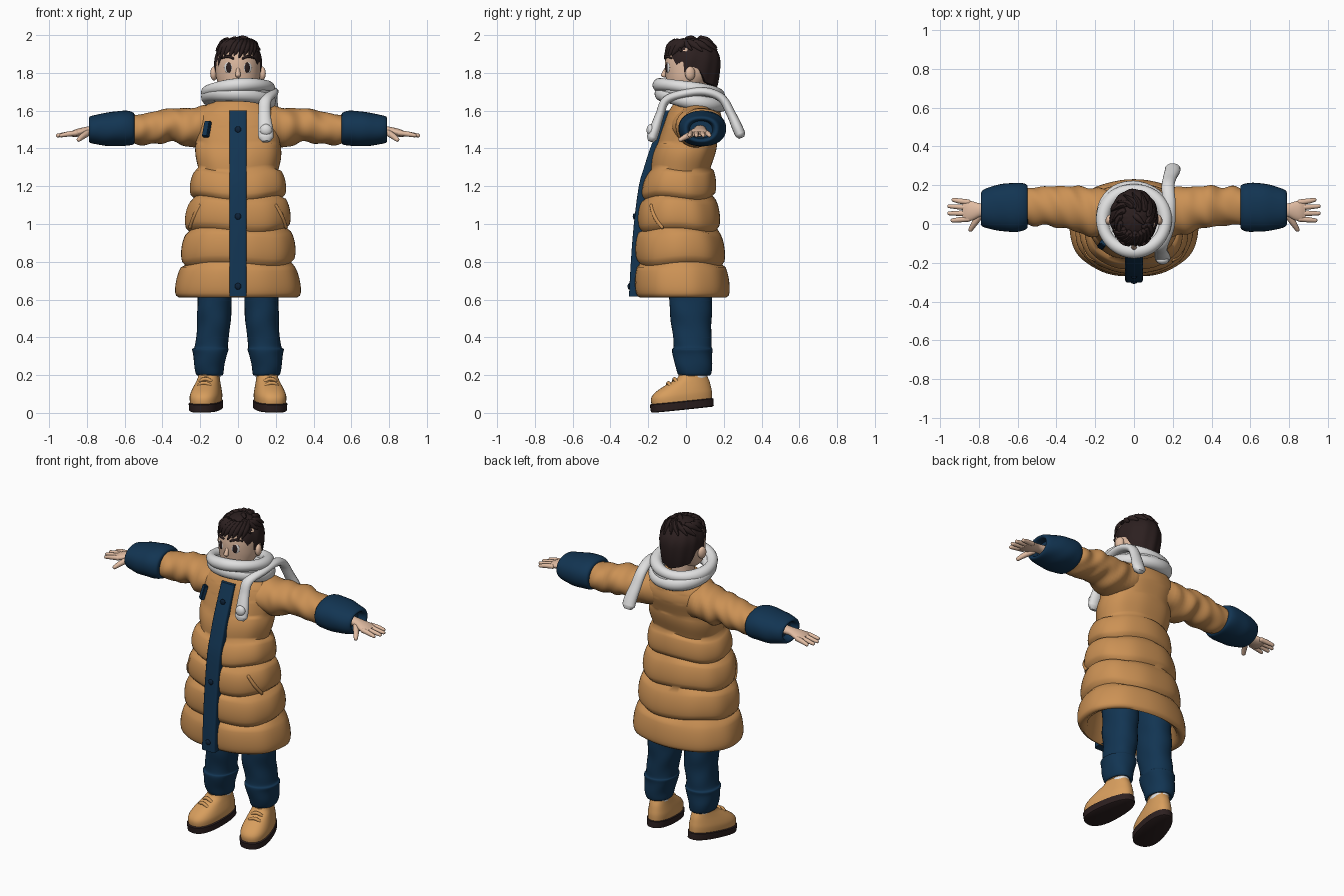
import bpy, bmesh, math, random
from mathutils import Vector, Matrix

if "Cube" in bpy.data.objects:
    bpy.data.objects.remove(bpy.data.objects["Cube"])

random.seed(4)
X, Y, Z = Vector((1, 0, 0)), Vector((0, 1, 0)), Vector((0, 0, 1))
TAU = math.tau


def material(name, rgb):
    m = bpy.data.materials.new(name)
    m.diffuse_color = (*rgb, 1)
    m.use_nodes = True
    m.node_tree.nodes["Principled BSDF"].inputs["Base Color"].default_value = m.diffuse_color
    return m


COAT = material("coat_tan", (0.60, 0.285, 0.09))
NAVY = material("navy_cloth", (0.006, 0.035, 0.085))
BUTTON = material("dark_navy", (0.004, 0.016, 0.04))
SCARF = material("scarf_white", (0.74, 0.74, 0.74))
SKIN = material("skin", (0.75, 0.50, 0.36))
HAIR = material("dark_brown", (0.025, 0.014, 0.014))
SHOE = material("shoe_tan", (0.68, 0.34, 0.11))


def finish(name, bm, mat, sharp=50):
    bmesh.ops.recalc_face_normals(bm, faces=bm.faces[:])
    me = bpy.data.meshes.new(name)
    bm.to_mesh(me)
    bm.free()
    me.materials.append(mat)
    me.shade_smooth()
    me.set_sharp_from_angle(angle=math.radians(sharp))
    ob = bpy.data.objects.new(name, me)
    bpy.context.collection.objects.link(ob)
    return ob


def loft(name, rings, mat, closed=False, sharp=50):
    bm = bmesh.new()
    vs = [[bm.verts.new(p) for p in r] for r in rings]
    n = len(vs[0])
    for a, b in zip(vs, vs[1:] + vs[:1] if closed else vs[1:]):
        for j in range(n):
            bm.faces.new((a[j], a[(j + 1) % n], b[(j + 1) % n], b[j]))
    if not closed:
        bm.faces.new(vs[0])
        bm.faces.new(vs[-1])
    return finish(name, bm, mat, sharp)


def smooth(rows, k=4):
    """Catmull-Rom through rows of numbers."""
    out = []
    for i in range(len(rows) - 1):
        p0, p1, p2, p3 = (rows[max(0, min(len(rows) - 1, i + d))] for d in (-1, 0, 1, 2))
        for s in range(k):
            t = s / k
            out.append([b + .5 * t * (c - a + t * (2 * a - 5 * b + 4 * c - d + t * (3 * (b - c) + d - a)))
                        for a, b, c, d in zip(p0, p1, p2, p3)])
    return out + [list(rows[-1])]


def ring(c, u, v, ru, rv, n=28, e=2.0, fold=None):
    pts = []
    for j in range(n):
        a = TAU * j / n
        f = fold(a) if fold else 1
        ca, sa = math.cos(a), math.sin(a)
        pts.append(Vector(c) + u * (math.copysign(abs(ca) ** (2 / e), ca) * ru * f)
                   + v * (math.copysign(abs(sa) ** (2 / e), sa) * rv * f))
    return pts


def tube(name, rows, mat, ref=Z, flat=1.0, closed=False, k=4, n=12):
    """Rounded tube through rows of x, y, z, radius."""
    rows = rows if closed else smooth(rows, k)
    P = [Vector(r[:3]) for r in rows]
    R = [r[3] for r in rows]
    if not closed:
        a, b = (P[0] - P[1]).normalized(), (P[-1] - P[-2]).normalized()
        P = [P[0] + a * R[0] * .5] + P + [P[-1] + b * R[-1] * .5]
        R = [R[0] * .55] + R + [R[-1] * .55]
    m, rings = len(P), []
    for i in range(m):
        t = P[(i + 1) % m] - P[i - 1] if closed else P[min(i + 1, m - 1)] - P[max(i - 1, 0)]
        t.normalize()
        u = t.cross(ref).normalized()
        rings.append(ring(P[i], u, u.cross(t), R[i] * flat, R[i], n))
    return loft(name, rings, mat, closed)


def ball(name, loc, scale, mat, yaw=0.0):
    bm = bmesh.new()
    M = Matrix.Translation(loc) @ Matrix.Rotation(yaw, 4, 'Z') @ Matrix.Diagonal((*scale, 1))
    bmesh.ops.create_uvsphere(bm, u_segments=20, v_segments=12, radius=1, matrix=M)
    return finish(name, bm, mat)


# Quilted coat: base profile of z, half width, front y, back y, with padded bulges
BASE = [(.61, .31, -.245, .21), (.79, .28, -.245, .19), (.97, .257, -.235, .165), (1.14, .232, -.22, .14),
        (1.29, .212, -.185, .13), (1.43, .222, -.15, .165), (1.52, .232, -.122, .19), (1.58, .215, -.10, .185),
        (1.63, .165, -.07, .165), (1.665, .10, -.04, .12)]
rings = [ring((0, -.02, z), X, Y, w, d, 64, 2.2)
         for z, w, d in ((.85, .2, .15), (.75, .25, .18), (.63, .275, .205))]
for i, (z, w, f, b) in enumerate(smooth(BASE, 10)):
    seg, t = divmod(i, 10)
    puff = .033 * math.sqrt(max(0, 4 * t / 10 * (1 - t / 10))) if seg < 4 else 0
    if seg == 4:
        puff = .012 * math.sin(math.pi * t / 10)
    r = ring((0, (f + b) / 2, z), X, Y, w + puff, (b - f) / 2 + puff * .8, 64, 2.2,
             lambda a: 1 + .006 * math.sin(9 * a + seg * 2))
    if 0 < seg < 5:
        for j, p in enumerate(r):
            p.z += .010 * math.sin(3 * TAU * j / 64 + seg)
    rings.append(r)
loft("coat_body", rings, COAT, sharp=70)

# Front placket strip with buttons
PLACKET = [(.615, -.302), (.8, -.292), (1.0, -.276), (1.2, -.25), (1.3, -.222), (1.4, -.19), (1.5, -.15), (1.6, -.108)]
loft("front_placket", [ring((0, y + .035, z), X, Y, .046, .035, 32, 7) for z, y in smooth(PLACKET, 3)], NAVY)
for z, y in ((1.5, -.152), (1.04, -.273), (.67, -.30)):
    ball("placket_button", (0, y, z), (.017, .009, .017), BUTTON)

# Chest zip pocket
bm = bmesh.new()
bmesh.ops.create_cube(bm, size=1, matrix=Matrix.Translation((-.165, -.108, 1.502)) @ Matrix.Rotation(-.6, 4, 'Z')
                      @ Matrix.Rotation(-.3, 4, 'X') @ Matrix.Diagonal((.036, .024, .088, 1)))
bmesh.ops.bevel(bm, geom=bm.edges[:], offset=.004, segments=2, affect='EDGES')
finish("chest_pocket", bm, NAVY)

SLEEVE = [(.10, 1.52, .05, .11, .12), (.20, 1.518, .06, .105, .125), (.28, 1.51, .072, .102, .122),
          (.34, 1.525, .085, .086, .108), (.40, 1.518, .09, .091, .108), (.46, 1.505, .092, .083, .098),
          (.52, 1.502, .092, .082, .10), (.57, 1.50, .09, .074, .09)]
CUFF = [(.548, 1.505, .088, .065, .09), (.555, 1.505, .088, .085, .115), (.60, 1.507, .086, .093, .126),
        (.68, 1.502, .085, .09, .122), (.75, 1.5, .082, .078, .106), (.785, 1.5, .08, .068, .09),
        (.782, 1.5, .08, .052, .07), (.74, 1.5, .08, .045, .06)]
PALM = [(.73, 1.498, .075, .026, .034), (.79, 1.495, .072, .022, .034), (.83, 1.487, .068, .022, .048),
        (.86, 1.481, .067, .02, .054), (.885, 1.476, .067, .013, .05)]
FINGERS = [(.112, .125, .935), (.084, .092, .957), (.055, .055, .958), (.026, .018, .94)]
LEG = [(.21, .15, .045, .045, .06), (.20, .15, .045, .068, .084), (.25, .152, .04, .08, .098),
       (.31, .148, .035, .09, .105), (.337, .146, .035, .095, .107), (.355, .141, .035, .086, .10),
       (.45, .13, .03, .088, .105), (.55, .125, .025, .09, .112), (.65, .122, .025, .092, .115),
       (.9, .11, .02, .10, .12)]
UPPER = [(.035, -.18, .145, .074), (.075, -.18, .148, .077), (.105, -.155, .145, .072), (.135, -.10, .14, .064),
         (.165, -.035, .13, .057), (.185, -.015, .125, .055), (.18, .0, .11, .043)]
SOLE = [(0, -.18, .142, .072), (.004, -.188, .15, .079), (.042, -.19, .152, .081), (.046, -.182, .145, .075)]


def limb(name, rows, mat, s, fold=0.0, e=2.0):
    rings = [ring((s * x, y, z), Y, Z, ry, rz, 32, e,
                  lambda a: 1 + fold * math.sin(55 * x + 2.2 * math.sin(a + s)) * math.sin(a * 2 + 9 * x))
             for x, z, y, rz, ry in smooth(rows, 5)]
    return loft(name, rings, mat, sharp=60)


for s, side in ((1, "left"), (-1, "right")):
    # Arms, cuffs and hands
    limb("sleeve_" + side, SLEEVE, COAT, s, .06)
    limb("cuff_" + side, CUFF, NAVY, s, .012, 2.2)
    limb("palm_" + side, PALM, SKIN, s)
    for y0, y1, x1 in FINGERS:
        tube("finger_" + side, [(s * .85, y0, 1.482, .014), (s * .90, (y0 + y1) / 2, 1.476, .0135),
                                (s * x1, y1, 1.468, .0095)], SKIN)
    tube("thumb_" + side, [(s * .79, .05, 1.485, .018), (s * .822, .005, 1.465, .016),
                           (s * .845, -.032, 1.445, .011)], SKIN)
    # Hip pocket welt
    tube("hip_pocket_" + side, [(s * .20, -.185, 1.10, .009), (s * .232, -.166, 1.04, .011),
                                (s * .255, -.125, .98, .009)], COAT)
    # Trouser leg with soft folds above the turn-up
    rings = [ring((s * x, y, z), X, Y, rx, ry, 32, 2.2,
                  lambda a: 1 + .03 * math.sin(40 * z + 2 * math.sin(a)) * math.cos(2 * a + s))
             for z, x, y, rx, ry in smooth(LEG, 5)]
    loft("trouser_leg_" + side, rings, NAVY, sharp=60)
    # Sock
    loft("sock_" + side, [ring((s * .148, .05, z), X, Y, r, r * 1.15, 20)
                          for z, r in ((.12, .045), (.18, .052), (.195, .055), (.215, .05), (.24, .045))], SCARF)
    # Shoe, turned out with the heel lifted
    place = Matrix.Translation((s * .16, 0, .019)) @ Matrix.Rotation(s * .2, 4, 'Z') @ Matrix.Rotation(.1, 4, 'X')

    def foot(rows):
        out = []
        for z, f, b, w in rows:
            r = ring((0, (f + b) / 2, z), X, Y, w, (b - f) / 2, 36, 2.4)
            for p in r:
                p.x *= 1 - .9 * p.y
            out.append([place @ p for p in r])
        return out

    loft("shoe_upper_" + side, foot(smooth(UPPER, 3)), SHOE, sharp=60)
    loft("shoe_sole_" + side, foot(SOLE), HAIR, sharp=35)
    collar = [place @ p for p in ring((0, .055, .183), X, Y, .051, .066, 24)]
    tube("shoe_collar_" + side, [(*p, .011) for p in collar], SHOE, closed=True, n=8)
    for y, z, w in ((-.045, .166, .045), (-.08, .148, .05)):
        strap = [place @ Vector(p) for p in ((-w, y + .01, z - .035), (-w * .5, y, z - .008), (0, y, z),
                                             (w * .5, y, z - .008), (w, y + .01, z - .035))]
        tube("shoe_strap_" + side, [(*p, .010) for p in strap], SHOE, ref=Y, n=8)
    # Ear, eye and brow
    ball("ear_" + side, (s * .127, .022, 1.797), (.019, .028, .037), SKIN, s * .35)
    ball("eye_white_" + side, (s * .051, -.0965, 1.828), (.024, .006, .029), SCARF, s * .42)
    ball("eye_" + side, (s * .049, -.0995, 1.828), (.0165, .0065, .027), HAIR, s * .42)
    tube("eyebrow_" + side, [(s * .024, -.110, 1.876, .006), (s * .055, -.101, 1.887, .0075),
                             (s * .086, -.075, 1.877, .004)], HAIR, n=8)

# Head, nose and neck
HEAD = [(1.665, -.035, .02, .02), (1.675, -.03, .05, .05), (1.715, -.008, .092, .092), (1.77, .013, .114, .120),
        (1.82, .024, .12, .136), (1.87, .03, .12, .14), (1.92, .03, .108, .128), (1.96, .03, .075, .09),
        (1.975, .03, .03, .04)]
loft("head", [ring((0, y, z), X, Y, rx, ry, 36, 2.05) for z, y, rx, ry in smooth(HEAD, 4)], SKIN)
tube("nose", [(0, -.100, 1.83, .009), (0, -.112, 1.805, .012), (0, -.120, 1.785, .0145)], SKIN, ref=X)
loft("neck", [ring((0, .03, z), X, Y, .065, .07, 24) for z in (1.6, 1.72)], SKIN)

# Hair cap whose lower edge follows forehead, sideburns, ears and nape
EDGE = [(0, 1.905), (.5, 1.90), (.8, 1.875), (1.1, 1.81), (1.35, 1.80), (1.52, 1.835), (1.8, 1.82),
        (2.1, 1.75), (3.15, 1.715)]


def hairline(a):
    a = abs(a)
    for (a0, z0), (a1, z1) in zip(EDGE, EDGE[1:]):
        if a <= a1:
            return z0 + (z1 - z0) * (a - a0) / (a1 - a0)
    return EDGE[-1][1]


def hair_point(a, z, grow=1.0):
    h = z - 1.86
    r = math.sqrt(max(0, 1 - (h / .128) ** 2)) if h > 0 else 1 - 7 * h * h
    return Vector((math.sin(a) * .125 * r * grow, .035 - math.cos(a) * .146 * r * grow, 1.86 + h * (grow if h > 0 else 1)))


rings, N = [], 72
for i in range(1, 17):
    row = []
    for j in range(N):
        a = TAU * j / N - math.pi
        t = min(i, 15) / 15
        z = 1.987 - (1.987 - hairline(a)) * t ** 1.7
        lock = 1 + .022 * t * math.sin(11 * a + 5 * t)
        row.append(hair_point(a, z, lock if i < 16 else .88))
    rings.append(row)
loft("hair_cap", rings, HAIR, sharp=70)

# Loose locks: swept fringe and swirling crown
for i in range(9):
    a = -.95 + i * .22
    tube("fringe_lock", [(*hair_point(a + .35, 1.962, 1.0), .022), (*hair_point(a + .12, 1.935, 1.03), .022),
                         (*hair_point(a - .1, 1.893 - .012 * (i % 2), 1.03), .005)], HAIR, flat=.8, n=8)
for i in range(15):
    a, z = i * TAU / 15, random.uniform(1.945, 1.968)
    tube("crown_lock", [(*hair_point(a, z + .015, .98), .02), (*hair_point(a + .35, z, 1.0), .02),
                        (*hair_point(a + .7, z - .035, 1.05), .005)], HAIR, flat=.8, n=8)
tube("crown_tuft", [(.0, .05, 1.965, .02), (.02, .03, 1.982, .016), (.05, .0, 1.986, .006)], HAIR, n=8)

# Wound scarf: three tilted coils (half width, half depth, front z, back z, centre y, radius)
for i, (rx, ry, zf, zb, cy, r) in enumerate(((.162, .158, 1.683, 1.735, .017, .034),
                                             (.158, .155, 1.632, 1.69, .03, .040),
                                             (.148, .145, 1.655, 1.705, .025, .036))):
    coil = []
    for j in range(56):
        a = TAU * j / 56
        z = (zf + zb) / 2 - (zf - zb) / 2 * -math.sin(a) + (.012 * math.cos(a) * (-1) ** i)
        coil.append((rx * math.cos(a), cy + ry * math.sin(a), z, r * (1 + .08 * math.sin(3 * a + i))))
    tube("scarf_coil", coil, SCARF, closed=True, n=16)

# Scarf end running over the shoulder, hanging in front and behind
tube("scarf_tails", [(.148, -.180, 1.455, .040), (.146, -.165, 1.50, .040), (.14, -.138, 1.58, .033),
                     (.145, -.105, 1.655, .032), (.178, -.01, 1.69, .032), (.182, .10, 1.70, .033),
                     (.175, .19, 1.665, .033), (.185, .24, 1.58, .035), (.198, .272, 1.51, .040),
                     (.20, .287, 1.475, .040)], SCARF, ref=X, flat=.7, k=5, n=16)
ball("scarf_knob", (.148, -.187, 1.497), (.032, .022, .032), SCARF)
